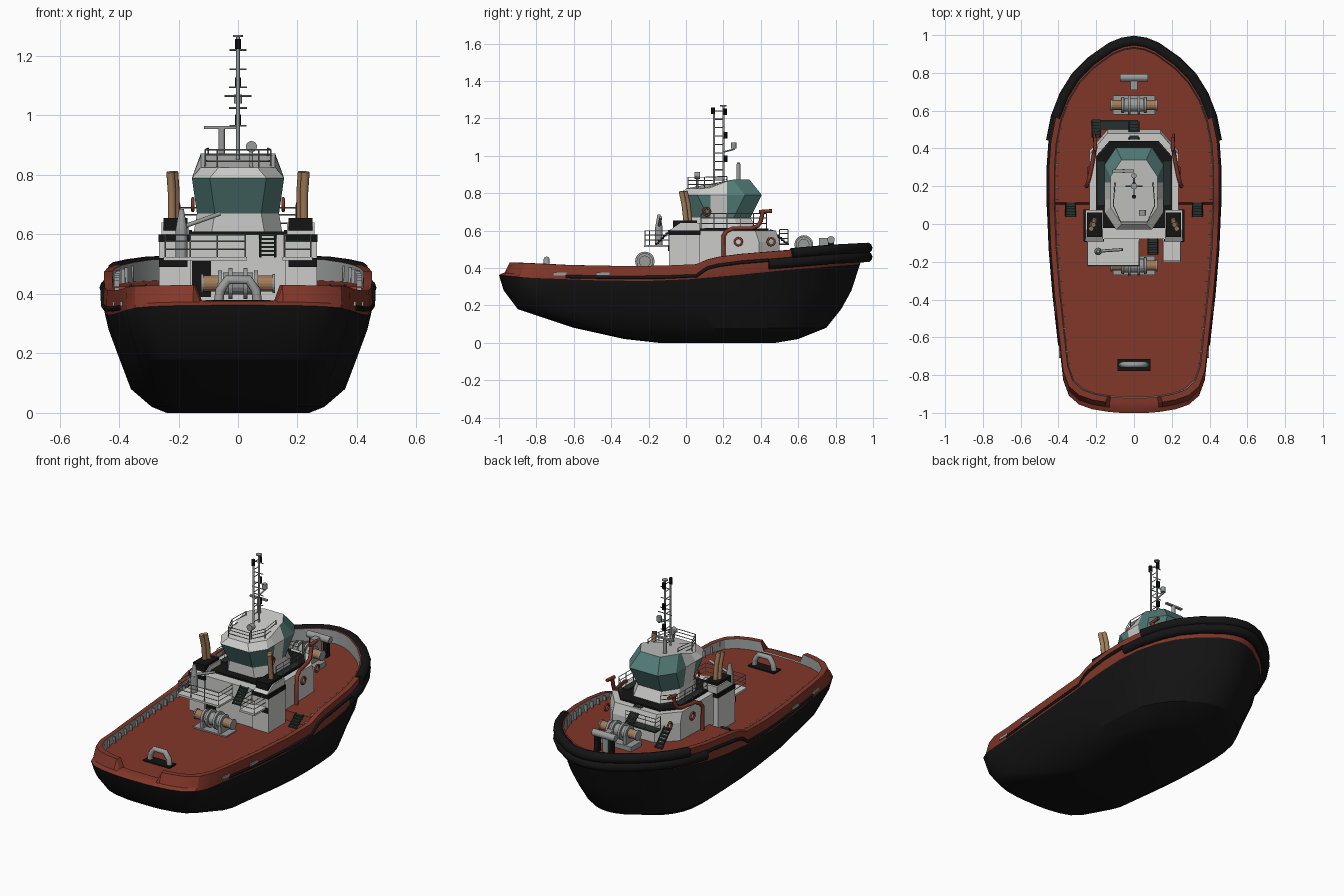
import bpy, bmesh, math
from mathutils import Vector, Matrix

if "Cube" in bpy.data.objects:
    bpy.data.objects.remove(bpy.data.objects["Cube"])

def material(name, r, g, b):
    m = bpy.data.materials.new(name)
    m.diffuse_color = (r, g, b, 1)
    m.use_nodes = True
    m.node_tree.nodes["Principled BSDF"].inputs["Base Color"].default_value = m.diffuse_color
    return m

RED = material("oxide_red", .225, .038, .022)
BLACK = material("hull_black", .007, .007, .007)
WHITE = material("house_white", .6, .6, .59)
GREY = material("light_grey", .32, .33, .33)
TEAL = material("window_teal", .085, .2, .185)
TAN = material("copper_tan", .36, .2, .1)
DARK = material("dark_grating", .018, .03, .026)

def finish(name, bm, mats):
    bmesh.ops.recalc_face_normals(bm, faces=bm.faces[:])
    me = bpy.data.meshes.new(name)
    bm.to_mesh(me)
    bm.free()
    for m in mats:
        me.materials.append(m)
    ob = bpy.data.objects.new(name, me)
    bpy.context.collection.objects.link(ob)
    return ob

def loft(name, rings, mats, rule=lambda lv, i: 0, top=0, deck_strips=False):
    bm = bmesh.new()
    vs = [[bm.verts.new(p) for p in r] for r in rings]
    n = len(rings[0])
    for lv in range(len(rings) - 1):
        for i in range(n):
            j = (i + 1) % n
            f = bm.faces.new((vs[lv][i], vs[lv][j], vs[lv + 1][j], vs[lv + 1][i]))
            f.material_index = rule(lv, i)
    bm.faces.new(vs[0][::-1])
    last = vs[-1]
    if deck_strips:
        for i in range(n // 2):
            q = [last[i], last[i + 1], last[n - i - 1], last[(n - i) % n]]
            bm.faces.new(list(dict.fromkeys(q))).material_index = top
    else:
        bm.faces.new(last).material_index = top
    return finish(name, bm, mats)

def box(name, x, y, z, mat):
    a = [(x[0], y[0]), (x[1], y[0]), (x[1], y[1]), (x[0], y[1])]
    return loft(name, [[(p, q, h) for p, q in a] for h in z], [mat])

def cyl(name, c, r, length, mat, axis='Z', r2=None, seg=16):
    bm = bmesh.new()
    bmesh.ops.create_cone(bm, cap_ends=True, segments=seg, radius1=r,
                          radius2=r if r2 is None else r2, depth=length)
    rot = {'X': Matrix.Rotation(math.pi / 2, 4, 'Y'), 'Y': Matrix.Rotation(math.pi / 2, 4, 'X'),
           'Z': Matrix()}[axis]
    bm.transform(Matrix.Translation(c) @ rot)
    return finish(name, bm, [mat])

def tubes(name, paths, r, mat, res=1, cyclic=False):
    cu = bpy.data.curves.new(name, 'CURVE')
    cu.dimensions, cu.bevel_depth, cu.bevel_resolution, cu.use_fill_caps = '3D', r, res, True
    for path in paths:
        s = cu.splines.new('POLY')
        s.points.add(len(path) - 1)
        s.use_cyclic_u = cyclic
        for p, co in zip(s.points, path):
            p.co = (*co, 1)
    cu.materials.append(mat)
    ob = bpy.data.objects.new(name, cu)
    bpy.context.collection.objects.link(ob)
    return ob

def railing(name, pts, h=.075):
    up = lambda p, t: (p[0], p[1], p[2] + h * t)
    tubes(name, [[up(p, t) for p in pts] for t in (.35, .7, 1)] + [[p, up(p, 1)] for p in pts],
          .0025, GREY, 0)

def stairs(name, a, b, w, n=6):
    a, b = Vector(a), Vector(b)
    for k in range(n):
        p = a.lerp(b, (k + .5) / n)
        box(name + "_step", (p.x - w, p.x + w), (p.y - .01, p.y + .01), (p.z - .004, p.z + .004), DARK)
    tubes(name + "_stringers", [[a + Vector((s, 0, 0)), b + Vector((s, 0, 0))] for s in (-w, w)], .004, DARK)

def lerp(table, v):
    for (a, p), (b, q) in zip(table, table[1:]):
        if v <= b:
            return p + (q - p) * max(0, (v - a) / (b - a))
    return table[-1][1]

# Hull: waterline rings of one plan outline, then bulwark and deck
HALF = [(0, -1), (.07, -1), (.13, -.995), (.15, -.992), (.22, -.98), (.29, -.955), (.345, -.905),
        (.375, -.82), (.39, -.68), (.42, -.4), (.44, -.15), (.448, .05), (.45, .105), (.45, .115),
        (.45, .17), (.45, .3), (.44, .45), (.415, .58), (.37, .7), (.31, .8), (.23, .885),
        (.12, .965), (.06, .99), (0, 1)]
BLK = [(-1, .362), (-.85, .348), (-.3, .328), (0, .335), (.3, .36), (.6, .39), (1, .42)]
TOP = [(-1, .43), (-.8, .422), (-.6, .412), (-.2, .41), (.05, .42), (.14, .455), (.3, .475),
       (.5, .49), (.8, .515), (1, .525)]
DECK = [(-1, .372), (.105, .372), (.115, .425), (1, .45)]

def ring(ya, yf, w, zf):
    half = [(x / .45 * w, (ya + yf) / 2 + v * (yf - ya) / 2, zf(x, v)) for x, v in HALF]
    return half + [(-x, y, z) for x, y, z in half[-2:0:-1]]

def sheer(x, v):
    return .378 if v < -.9 and x < .14 else lerp(TOP, v)

hull_rings = [ring(a, b, w, lambda x, v, z=z: z) for a, b, w, z in
              [(-.15, .48, .24, 0), (-.33, .60, .29, .02), (-.6, .75, .36, .08),
               (-.9, .83, .398, .18), (-.975, .885, .435, .28)]]
hull_rings += [ring(-1, .93, .45, lambda x, v: lerp(BLK, v)),
               ring(-.975, .935, .453, lambda x, v: lerp(BLK, v) + .012),
               ring(-.95, .965, .45, sheer), ring(-.92, .935, .422, sheer),
               ring(-.915, .93, .417, lambda x, v: lerp(DECK, v))]
hull = loft("hull", hull_rings, [BLACK, RED, GREY],
            lambda lv, i: 0 if lv < 5 else 2 if lv == 8 else 1, 1, True)
bpy.context.view_layer.objects.active = hull
hull.select_set(True)
bpy.ops.object.shade_smooth_by_angle(angle=math.radians(28))

# Bow fenders and side rubbing strips
def edge(v0, v1, dz, yf=.968, ya=-.95, w=.447, tab=TOP):
    return [(x / .45 * w, (ya + yf) / 2 + v * (yf - ya) / 2, lerp(tab, v) + dz)
            for x, v in HALF if v0 <= v <= v1]
for dz, v0 in ((-.018, .57), (-.066, .44)):
    e = edge(v0, 1, dz)
    tubes("bow_fender", [e + [(-x, y, z) for x, y, z in e[-2::-1]]], .029, BLACK, 3)
for s in (1, -1):
    strip = edge(-.7, .05, -.062, w=.452) + edge(.1, .5, -.045, w=.453)
    tubes("rubbing_strip", [[(s * x, y, z) for x, y, z in strip]], .01, BLACK)
    # bulwark stays and freeing ports
    for k in range(26):
        v = -.8 + k * .062
        x = lerp([(b, a) for a, b in HALF], v) * .927
        box("bulwark_stay", (s * (x - .018), s * x), (v - .003, v + .003),
            (lerp(DECK, v), lerp(TOP, v) - .006), GREY)
    for y, x in ((-.675, .393), (-.445, .419)):
        box("freeing_port", (s * (x - .004), s * (x + .003)), (y - .035, y + .035), (.36, .375), GREY)
    stairs("deck_stairs", (s * .335, .04, .372), (s * .335, .11, .43), .025, 5)

# Lower deckhouse
def sym(pts, z):
    return [(x, y, z) for x, y in pts] + [(-x, y, z) for x, y in pts[::-1]]
loft("deckhouse", [sym([(.235, .05), (.235, yf - .11), (.14, yf)], z) for z, yf in
                   ((.41, .5), (.54, .5), (.6, .48))], [WHITE])
box("aft_house", (-.17, .17), (-.08, .1), (.365, .6), WHITE)
loft("bridge_deck_edge", [sym([(.2, -.02), (.2, .36), (.13, .44)], z) for z in (.598, .61)], [BLACK])
box("aft_door", (-.155, -.09), (-.085, -.078), (.39, .51), BLACK)

# Engine casings with funnels and exhausts
for s in (1, -1):
    box("casing", (s * .16, s * .265), (-.09, .075), (.365, .578), WHITE)
    box("casing_stripe", (s * .159, s * .267), (-.092, .077), (.575, .6), BLACK)
    box("casing_aft_band", (s * .17, s * .266), (-.096, -.088), (.49, .52), BLACK)
    prof = [(-.09, .6), (.075, .6), (.075, .64), (-.03, .64)]
    loft("casing_top", [[(s * x, y, z) for y, z in prof] for x in (.165, .258)], [WHITE])
    box("funnel", (s * .17, s * .25), (-.07, .06), (.612, .655), BLACK)
    tubes("exhaust", [[(s * (.21 + dx), y, .65), (s * (.21 + dx), y - .01, .74),
                       (s * (.215 + dx), y - .025, .81)] for dx, y in ((0, .02), (.012, 0))], .014, TAN, 2)
    box("side_walkway", (s * .155, s * .195), (.1, .33), (.609, .614), DARK)
    # fire pipe with monitor
    path = [(.25, .2, .43), (.252, .2, .57), (.245, .215, .595), (.235, .25, .612), (.215, .35, .612),
            (.21, .385, .625), (.205, .4, .65), (.205, .41, .7)]
    tubes("fire_pipe", [[(s * x, y, z) for x, y, z in path]], .011, RED, 2)
    tubes("fire_monitor", [[(s * .205, .39, .7), (s * .205, .46, .705)]], .01, RED, 2)
    # life rings
    for x, y, z in ((.24, .28, .54), (.21, .455, .54), (.152, .11, .7)):
        tubes("life_ring", [[(s * x, y + .02 * math.cos(a), z + .02 * math.sin(a))
              for a in (k * math.pi / 6 for k in range(12))]], .006, RED, 1, True)
    railing("bridge_rail", [(s * .197, y, .61) for y in (.08, .15, .22, .29, .36)] + [(s * .13, .43, .61)], .08)

# Aft platform, its rails and deck crane
box("aft_platform", (-.25, .03), (-.225, -.08), (.512, .524), WHITE)
box("platform_wing", (.15, .25), (-.2, -.08), (.512, .524), WHITE)
railing("platform_rail", [(-.245, -.09, .524), (-.245, -.22, .524), (-.16, -.22, .524),
                          (-.07, -.22, .524), (.025, -.22, .524), (.025, -.09, .524)])
railing("wing_rail", [(.155, -.09, .524), (.155, -.195, .524), (.245, -.195, .524), (.245, -.09, .524)])
cyl("crane_post", (-.19, -.145, .57), .02, .1, GREY)
cyl("crane_head", (-.19, -.145, .65), .02, .07, GREY, r2=.008)
tubes("crane_jib", [[(-.2, -.145, .62), (-.06, -.135, .67)]], .008, GREY)

# Wheelhouse
def octagon(z, hw, ya, yf, cx=.06, cy=.09):
    pts = [(hw - cx, ya), (hw, ya + cy), (hw, .13), (hw, .22), (hw, yf - cy), (hw - cx, yf)]
    r = sym(pts, z or 0)
    return r if z else [(x, y, lerp([(.12, .825), (.24, .872)], y)) for x, y, _ in r]
loft("wheelhouse", [octagon(.6, .15, .03, .38), octagon(.67, .138, .03, .345),
                    octagon(.79, .155, -.03, .405), octagon(0, .125, .0, .34)], [WHITE, TEAL],
     lambda lv, i: int(lv == 1 and i not in (2, 8) or lv == 2 and 3 <= i <= 7))
railing("roof_rail", [(.1, .22, .83), (.11, .1, .825), (.07, .01, .825), (-.07, .01, .825),
                      (-.11, .1, .825), (-.1, .22, .83)], .06)

# Mast with ladder rungs, lamps and radar
tubes("mast_poles", [[(0, .15, .82), (0, .15, 1.25)], [(0, .2, .84), (0, .2, 1.265)]], .006, GREY)
tubes("mast_rungs", [[(0, .15, .88 + k * .045), (0, .2, .88 + k * .045)] for k in range(9)], .003, GREY, 0)
tubes("mast_crosstrees", [[(-w, .2, z), (w, .2, z)] for w, z in
      ((.028, 1.22), (.028, 1.155), (.03, 1.095), (.045, 1.065), (.03, 1.025), (.028, .965))], .003, GREY, 0)
for y, z in ((.145, 1.24), (.208, 1.235), (.21, 1.11), (.21, .985)):
    cyl("mast_lamp", (0, y, z), .011, .035, BLACK, seg=10)
cyl("mast_cap", (0, .2, 1.267), .017, .006, GREY, seg=10)
tubes("radar_arm", [[(0, .2, 1.02), (0, .26, 1.035)]], .005, GREY)
cyl("radar_dome", (0, .255, 1.055), .014, .03, GREY)
cyl("radar_post", (-.055, .28, .905), .011, .1, GREY)
box("radar_bar", (-.115, .0), (.272, .288), (.955, .964), GREY)
cyl("searchlight_post", (.045, .06, .85), .006, .07, GREY)
cyl("searchlight", (.045, .06, .895), .019, .03, GREY, 'Y')

# Towing winches
for y, z, r in ((.63, .525, .05), (-.22, .435, .052)):
    cyl("winch_drum", (0, y, z), r * .7, .1, GREY, 'X')
    for x in (-.06, -.025, .025, .06):
        cyl("winch_flange", (x, y, z), r * (.85 if abs(x) > .05 else 1), .014, GREY, 'X', seg=20)
    for s in (1, -1):
        cyl("winch_rope", (s * .092, y, z), r * .52, .05, TAN, 'X')
        cyl("winch_end", (s * .12, y, z), r * .6, .008, GREY, 'X')
        box("winch_leg", (s * .05, s * .07), (y - .04, y + .04), (z - .07, z), GREY)
    box("winch_base", (-.11, .11), (y - .05, y + .05), (z - .085, z - .055), GREY)

# Towing staples
arch = [(-.065, 0), (-.06, .04), (-.035, .075), (.035, .075), (.06, .04), (.065, 0)]
tubes("stern_staple", [[(x, -.745, .372 + z) for x, z in arch]], .016, GREY, 2)
box("stern_staple_base", (-.088, .088), (-.778, -.715), (.368, .38), BLACK)
for s in (1, -1):
    box("bow_staple_leg", (s * .035, s * .06), (.76, .79), (.43, .55), BLACK)
cyl("bow_staple_bar", (0, .775, .55), .02, .15, GREY, 'X')
box("bow_staple_stem", (-.018, .018), (.71, .77), (.44, .56), GREY)

# Front platform and stairs
box("front_grating", (-.18, .02), (.5, .55), (.523, .531), DARK)
railing("front_rail", [(.02, .545, .531), (-.05, .545, .531), (-.11, .545, .531), (-.18, .545, .531), (-.18, .5, .531)])
stairs("front_stairs", (-.2, .55, .435), (-.2, .46, .53), .022)
stairs("bridge_stairs", (0, .54, .53), (0, .45, .605), .025)
stairs("aft_stairs", (.1, -.16, .524), (.1, -.08, .605), .025)
